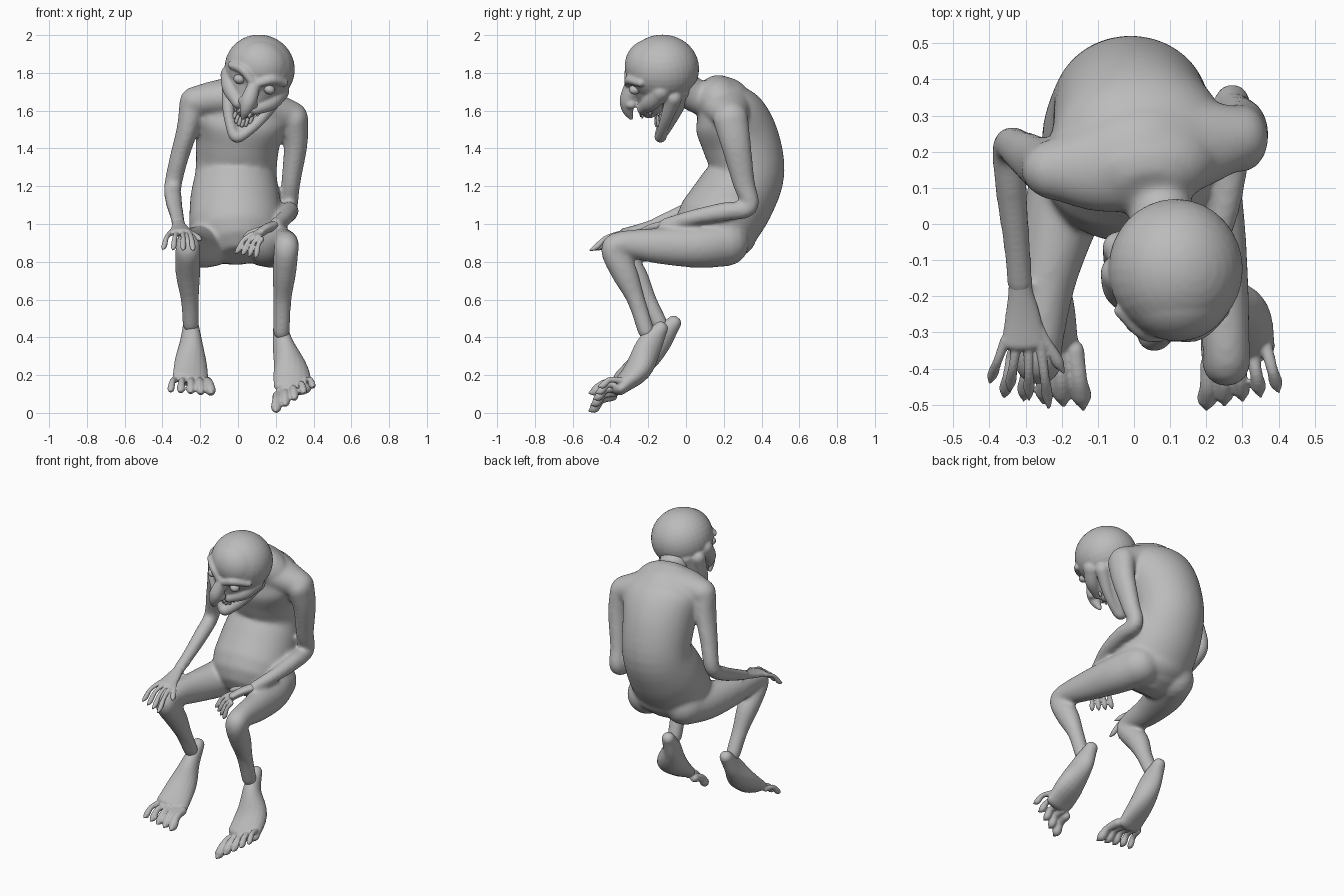
import bpy, bmesh, math
from mathutils import Vector, Matrix

cube = bpy.data.objects.get("Cube")
if cube:
    bpy.data.objects.remove(cube)

skin = bpy.data.materials.new("grey_skin")
skin.use_nodes = True
GREY = (0.5, 0.5, 0.5, 1)
skin.diffuse_color = GREY
skin.node_tree.nodes["Principled BSDF"].inputs["Base Color"].default_value = GREY

X, Y, Z = Vector((1, 0, 0)), Vector((0, 1, 0)), Vector((0, 0, 1))


def spline(points, steps=5):
    """Smooth curve through points given as x, y, z, half width, half depth."""
    pts = [Vector(p if len(p) == 5 else (*p, p[3])) for p in points]
    pts = [2 * pts[0] - pts[1]] + pts + [2 * pts[-1] - pts[-2]]
    out = []
    for a, b, c, d in zip(pts, pts[1:], pts[2:], pts[3:]):
        for i in range(steps):
            t = i / steps
            out.append(0.5 * (2 * b + (c - a) * t + (2 * a - 5 * b + 4 * c - d) * t * t
                              + (3 * b - a - 3 * c + d) * t ** 3))
    return out + [pts[-2]]


def tube(bm, points, side=X, sides=20):
    """Rounded elliptical limb along a path; side sets the width direction."""
    path = spline(points)
    centres = [Vector(p[:3]) for p in path]
    last = len(path) - 1
    rings = []
    for i, p in enumerate(path):
        tan = (centres[min(i + 1, last)] - centres[max(i - 1, 0)]).normalized()
        u = (side - tan * side.dot(tan)).normalized()
        v = tan.cross(u)
        w, d = max(p[3], 0.002), max(p[4], 0.002)
        # Domed ends
        dome = [(math.sin(k * math.pi / 8), math.cos(k * math.pi / 8)) for k in (3, 2, 1)]
        slices = [(0, 1)]
        if i == 0:
            slices = [(-s, c) for s, c in dome] + slices
        if i == last:
            slices += [(s, c) for s, c in reversed(dome)]
        for off, scale in slices:
            c = centres[i] + tan * off * min(w, d)
            ring = []
            for k in range(sides):
                a = 2 * math.pi * k / sides
                ring.append(bm.verts.new(c + scale * (u * w * math.cos(a) + v * d * math.sin(a))))
            rings.append(ring)
    for r, s in zip(rings, rings[1:]):
        for k in range(sides):
            j = (k + 1) % sides
            bm.faces.new((r[k], r[j], s[j], s[k]))
    bm.faces.new(rings[0][::-1])
    bm.faces.new(rings[-1])


def digits(bm, bases, tips, radii, side, count, lift=0.02):
    """Row of tapering, slightly arched fingers or toes."""
    for i in range(count):
        t = i / max(count - 1, 1)
        a = Vector(bases[0]).lerp(Vector(bases[1]), t)
        b = Vector(tips[0]).lerp(Vector(tips[1]), t)
        r = radii[0] + (radii[1] - radii[0]) * t
        mid = a.lerp(b, 0.5) + Z * lift
        tube(bm, [(*a, r), (*mid, r * 0.85), (*a.lerp(b, 0.8), r), (*b, r * 0.3)], side, 10)


def ball(bm, centre, size):
    m = Matrix.Translation(centre) @ Matrix.Diagonal((*size, 1))
    bmesh.ops.create_uvsphere(bm, u_segments=32, v_segments=18, radius=1, matrix=m)


def finish(bm, name, voxel=0, relaxing=0, matrix=None):
    bmesh.ops.recalc_face_normals(bm, faces=bm.faces)
    if matrix:
        bmesh.ops.transform(bm, matrix=matrix, verts=bm.verts)
    mesh = bpy.data.meshes.new(name)
    bm.to_mesh(mesh)
    bm.free()
    mesh.materials.append(skin)
    mesh.shade_smooth()
    ob = bpy.data.objects.new(name, mesh)
    bpy.context.collection.objects.link(ob)
    if voxel:
        fuse = ob.modifiers.new("fuse", 'REMESH')
        fuse.mode = 'VOXEL'
        fuse.voxel_size = voxel
        fuse.use_smooth_shade = True
        relax = ob.modifiers.new("relax", 'SMOOTH')
        relax.factor = 0.5
        relax.iterations = relaxing


# Hunched torso with hanging belly and pelvis
body = bmesh.new()
tube(body, [(-.01, .165, 1.0, .25, .22),
            (-.015, .26, 1.14, .237, .215), (-.01, .325, 1.28, .215, .197), (0, .285, 1.45, .225, .205),
            (.02, .22, 1.58, .25, .19), (.03, .17, 1.66, .2, .13)], sides=40)
ball(body, (0, .22, .925), (.2, .15, .11))

# Neck and shoulder girdle
tube(body, [(.04, .18, 1.65, .12), (.07, .05, 1.68, .09), (.1, -.06, 1.76, .1)])
tube(body, [(-.225, .15, 1.65, .085, .08), (-.1, .16, 1.665, .13, .1), (.03, .19, 1.66, .15, .12),
            (.17, .22, 1.61, .125, .095), (.285, .24, 1.565, .09, .085)], Y)

# Arms
tube(body, [(-.235, .15, 1.65, .075), (-.268, .17, 1.5, .058, .075), (-.312, .2, 1.35, .05, .06),
            (-.345, .215, 1.2, .047), (-.34, .1, 1.12, .045), (-.325, -.05, 1.05, .038),
            (-.315, -.17, 1.0, .037, .031)])
tube(body, [(.295, .235, 1.56, .077, .095), (.305, .265, 1.42, .063, .08), (.28, .305, 1.22, .051, .06),
            (.27, .335, 1.09, .048), (.27, .2, 1.065, .05), (.25, .04, 1.035, .042),
            (.2, -.11, .995, .037)])

# Legs
tube(body, [(-.135, .21, .9, .125), (-.19, .06, .882, .112, .115), (-.24, -.15, .885, .082, .095),
            (-.262, -.33, .895, .066, .068), (-.265, -.38, .86, .066), (-.265, -.28, .74, .066, .07),
            (-.255, -.205, .6, .049), (-.25, -.14, .47, .045)])
tube(body, [(.135, .21, .9, .125), (.19, .06, .882, .112, .115), (.235, -.15, .885, .082, .095),
            (.255, -.34, .895, .066, .068), (.255, -.385, .86, .066), (.245, -.325, .74, .063, .07),
            (.235, -.265, .6, .049), (.23, -.21, .43, .045)])
finish(body, "body", .01, 20)

# Right hand on its knee
hand = bmesh.new()
tube(hand, [(-.318, -.1, 1.025, .034, .03), (-.315, -.17, 1.0, .032, .026),
            (-.308, -.25, .975, .048, .024), (-.305, -.33, .955, .062, .022)])
digits(hand, [(-.355, -.32, .955), (-.26, -.33, .955)], [(-.4, -.44, .865), (-.235, -.51, .86)],
       (.015, .016), X, 4)
digits(hand, [(-.285, -.25, .97)] * 2, [(-.195, -.41, .915)] * 2, (.018, .018), X, 1, .005)
finish(hand, "right_hand", .005, 4)

# Left hand resting over the inner thigh
hand = bmesh.new()
tube(hand, [(.22, -.06, 1.005, .033, .03), (.2, -.1, .995, .032, .026), (.15, -.16, .975, .047, .026),
            (.105, -.205, .945, .055, .024)], Y)
digits(hand, [(.075, -.18, .945), (.125, -.25, .92)], [(-.015, -.22, .845), (.09, -.285, .82)],
       (.016, .015), Y, 4)
digits(hand, [(.15, -.13, .98)] * 2, [(.03, -.13, .935)] * 2, (.018, .018), Y, 1, .005)
finish(hand, "left_hand", .005, 4)

# Long drooping feet
foot = bmesh.new()
roll = Vector((.87, .45, 0)).normalized()
tube(foot, [(-.25, -.065, .475, .04), (-.25, -.14, .385, .055, .07), (-.25, -.22, .28, .085, .065),
            (-.25, -.335, .18, .1, .042)], roll)
digits(foot, [(-.165, -.35, .165), (-.335, -.36, .175)], [(-.14, -.51, .105), (-.36, -.48, .115)],
       (.028, .019), X, 5)
finish(foot, "right_foot", .006, 5)
foot = bmesh.new()
roll = Vector((.78, .52, .3)).normalized()
tube(foot, [(.225, -.135, .445, .04), (.24, -.195, .355, .055, .07), (.28, -.255, .23, .095, .068),
            (.29, -.355, .135, .102, .042)], roll)
digits(foot, [(.21, -.39, .09), (.365, -.34, .17)], [(.2, -.51, .01), (.4, -.465, .14)],
       (.028, .019), X, 5)
finish(foot, "left_foot", .006, 5)

# Head, modelled upright and then tilted
tilt = Matrix.Translation((.115, -.125, 1.822)) @ Matrix.Rotation(math.radians(19), 4, 'Y')
head = bmesh.new()
ball(head, (0, 0, 0), (.187, .195, .18))
ball(head, (0, -.07, .015), (.15, .13, .14))
tube(head, [(0, -.05, -.04, .15, .125), (0, -.05, -.13, .125, .1), (0, -.06, -.2, .085, .075),
            (0, -.07, -.225, .06, .05)], sides=24)
# Hooked nose
tube(head, [(0, -.165, -.06, .026), (0, -.174, -.12, .038), (0, -.184, -.18, .043),
            (0, -.183, -.23, .032), (0, -.166, -.275, .014)])
# Throat and protruding lower jaw
tube(head, [(0, .09, -.1, .125, .08), (0, .06, -.23, .085, .045), (0, .01, -.35, .035, .028)])
tube(head, [(-.125, .06, -.12, .045), (-.09, .02, -.25, .032), (-.04, -.005, -.345, .028),
            (0, -.01, -.38, .033), (.04, -.005, -.345, .028), (.09, .02, -.25, .032),
            (.125, .06, -.12, .045)], Y)
for s in (-1, 1):
    # Brow, cheek and nostril
    tube(head, [(s * .15, -.115, -.03, .02), (s * .08, -.172, -.035, .025),
                (s * .02, -.18, -.075, .022)], Z)
    tube(head, [(s * .14, -.01, -.08, .05), (s * .11, -.06, -.15, .045),
                (s * .05, -.105, -.21, .03)], Y)
    ball(head, (s * .032, -.165, -.19), (.024, .03, .024))
finish(head, "head", .006, 14, tilt)

# Eyes
for s, name in ((-1, "right_eye"), (1, "left_eye")):
    eye = bmesh.new()
    ball(eye, (s * .085, -.147, -.088), (.03, .03, .025))
    finish(eye, name, matrix=tilt)

# Crooked teeth along both jaws
for name, root_z, length in (("upper_teeth", -.225, -.045), ("lower_teeth", -.315, .055)):
    teeth = bmesh.new()
    for i in range(8):
        t = i / 3.5 - 1
        lower = length > 0
        x = t * (.062 if lower else .07)
        y = (-.03 if lower else -.11) + .05 * t * t
        z = root_z + (.06 if lower else .03) * t * t
        size = length * (1 if i % 2 else .75)
        tube(teeth, [(x, y, z, .011), (x, y - .004, z + size * .6, .01),
                     (x, y - .006, z + size, .004)], X, 8)
    finish(teeth, name, matrix=tilt)
